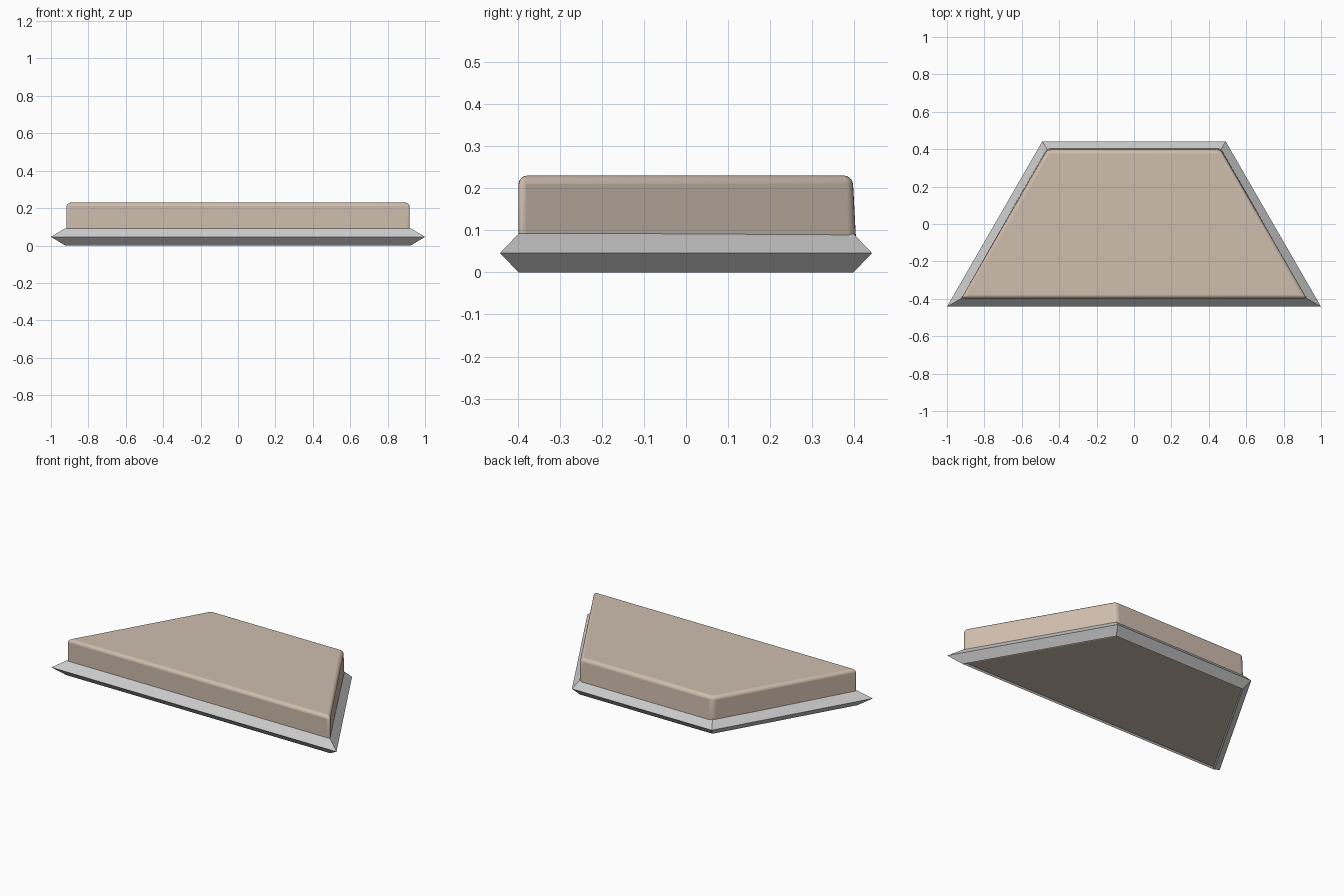
import bpy, bmesh, math

if "Cube" in bpy.data.objects:
    bpy.data.objects.remove(bpy.data.objects["Cube"])

Y0, Y1 = -0.442, 0.442      # outer front and back
XF, XB = 1.0, 0.49          # outer half widths, front and back


def trapezoid(bm, d, z, back=0.0):
    """Outline inset by d, mitred for 60 and 120 degree corners."""
    f = XF - d / math.tan(math.radians(30))
    b = XB - d / math.tan(math.radians(60))
    pts = [(-f, Y0 + d), (f, Y0 + d), (b, Y1 - d + back), (-b, Y1 - d + back)]
    return [bm.verts.new((x, y, z)) for x, y in pts]


def bridge(bm, a, b):
    for i in range(4):
        j = (i + 1) % 4
        bm.faces.new((a[i], a[j], b[j], b[i]))


def finish(bm, name):
    bmesh.ops.recalc_face_normals(bm, faces=bm.faces[:])
    mesh = bpy.data.meshes.new(name)
    bm.to_mesh(mesh)
    bm.free()
    obj = bpy.data.objects.new(name, mesh)
    bpy.context.collection.objects.link(obj)
    return obj


# Frame: diamond section swept around the trapezoid
bm = bmesh.new()
profile = [(0.0, 0.046), (0.044, 0.092), (0.088, 0.046), (0.044, 0.0)]
rings = [trapezoid(bm, d, z) for d, z in profile]
for i in range(4):
    bridge(bm, rings[i], rings[(i + 1) % 4])
finish(bm, "frame")

# Cushion: rounded trapezoid slab with a slightly leaning back
bm = bmesh.new()
low = trapezoid(bm, 0.044, 0.005, 0.01)
high = trapezoid(bm, 0.044, 0.23, -0.002)
bridge(bm, low, high)
bm.faces.new(low)
bm.faces.new(high)
cushion = finish(bm, "cushion")
bevel = cushion.modifiers.new("rounded_edges", 'BEVEL')
bevel.width = 0.02
bevel.segments = 4
bevel.limit_method = 'NONE'

fabric = bpy.data.materials.new("beige_fabric")
fabric.diffuse_color = (0.62, 0.51, 0.42, 1)
fabric.use_nodes = True
fabric.node_tree.nodes["Principled BSDF"].inputs["Base Color"].default_value = fabric.diffuse_color
cushion.data.materials.append(fabric)

bpy.ops.object.select_all(action='DESELECT')
cushion.select_set(True)
bpy.context.view_layer.objects.active = cushion
bpy.ops.object.shade_smooth_by_angle(angle=math.radians(40))
